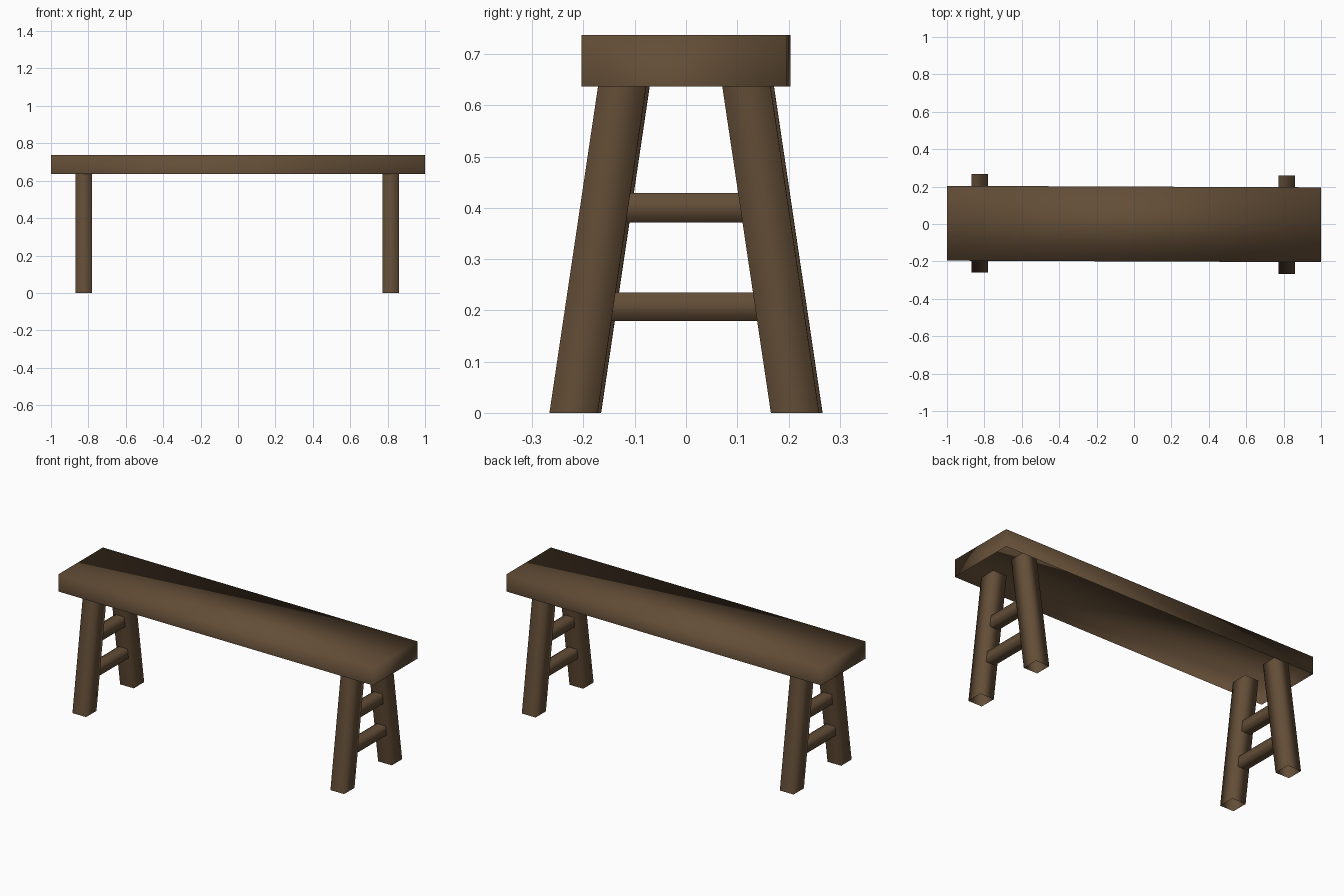
import bpy, bmesh

if "Cube" in bpy.data.objects:
    bpy.data.objects.remove(bpy.data.objects["Cube"])

wood = bpy.data.materials.new("dark brown wood")
wood.diffuse_color = (0.125, 0.075, 0.038, 1.0)
wood.use_nodes = True
wood.node_tree.nodes["Principled BSDF"].inputs["Base Color"].default_value = wood.diffuse_color

SKEW = -0.004  # the bench sits very slightly turned


def prism(name, bottom, top, size, open_sides):
    """Softly shaded box between two horizontal rectangles, some sides open.
    open_sides lists axis-sign strings such as '-z'."""
    bm = bmesh.new()
    bmesh.ops.create_cube(bm, size=1.0)
    gone = []
    for f in bm.faces:
        f.smooth = True
        for side in open_sides:
            sign = -1 if side[0] == "-" else 1
            if f.normal["xyz".index(side[1])] * sign > 0.5:
                gone.append(f)
    bmesh.ops.delete(bm, geom=gone, context='FACES_ONLY')
    for v in bm.verts:
        c = top if v.co.z > 0 else bottom
        x, y = c[0] + v.co.x * size[0], c[1] + v.co.y * size[1]
        v.co = (x, y + SKEW * x, c[2])
    mesh = bpy.data.meshes.new(name)
    bm.to_mesh(mesh)
    bm.free()
    mesh.materials.append(wood)
    obj = bpy.data.objects.new(name, mesh)
    bpy.context.collection.objects.link(obj)
    return obj


# Long seat, a shell open underneath
prism("seat", (0, 0, 0.637), (0, 0, 0.737), (2.0, 0.4), ["-z"])

LEG_W, LEG_D = 0.087, 0.094
FOOT_Y, TOP_Y, TOP_Z = 0.216, 0.1163, 0.67

for end, x in (("left", -0.825), ("right", 0.816)):
    # Splayed pair of hollow legs, reaching up inside the seat
    for side, s in (("front", -1), ("back", 1)):
        prism(f"{side}_{end}_leg", (x, s * FOOT_Y, 0), (x, s * TOP_Y, TOP_Z),
              (LEG_W, LEG_D), ["-z", "+z"])
    # Two rungs, let into the legs
    for level, z0, z1 in (("lower", 0.179, 0.235), ("upper", 0.371, 0.429)):
        mid = (z0 + z1) / 2
        length = 2 * (FOOT_Y + (TOP_Y - FOOT_Y) * mid / TOP_Z) - LEG_D + 0.02
        prism(f"{level}_{end}_rung", (x, 0, z0), (x, 0, z1),
              (0.057, length), ["-y", "+y"])
